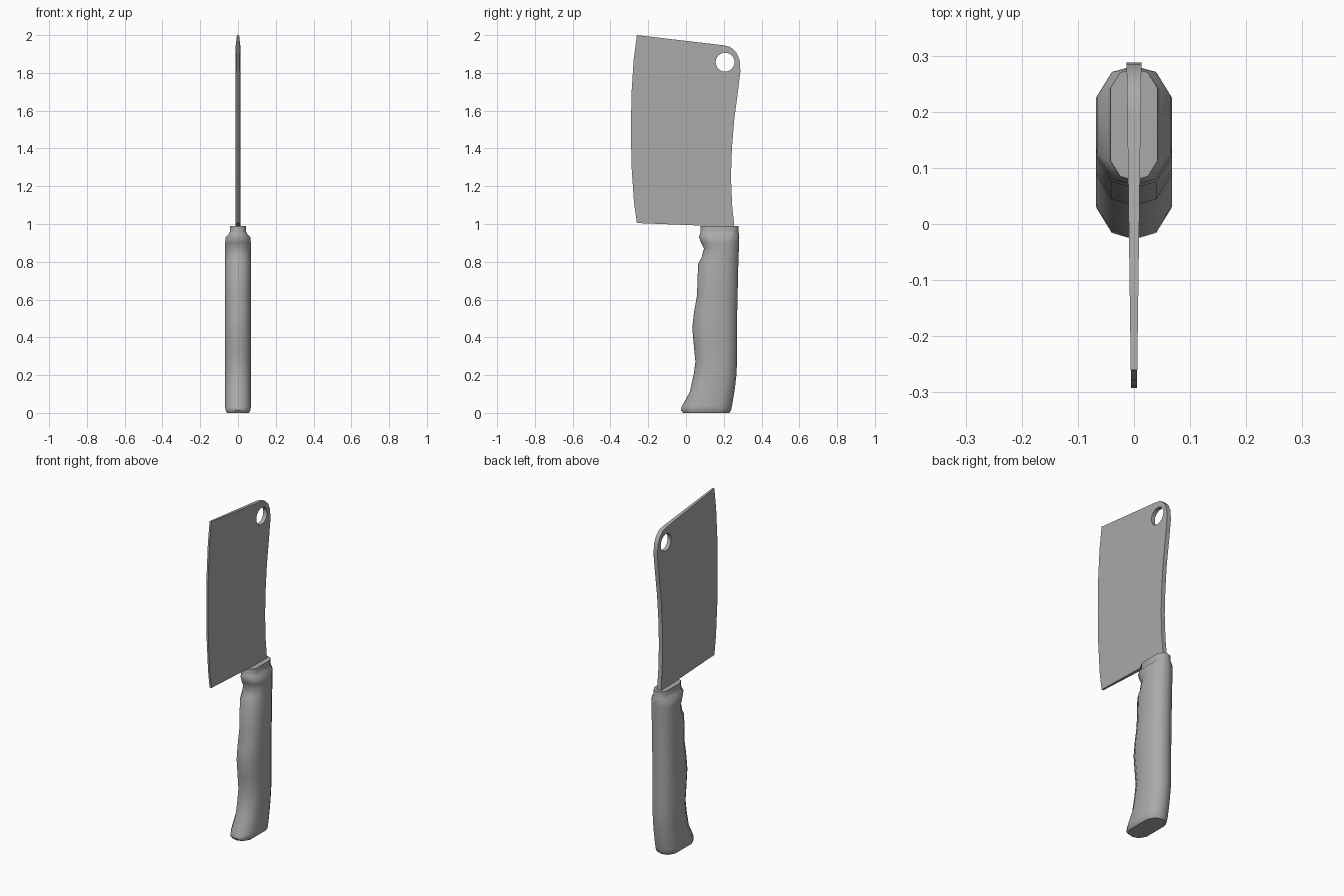
import bpy
import bmesh
from math import cos, sin, pi, radians

default_cube = bpy.data.objects.get("Cube")
if default_cube:
    bpy.data.objects.remove(default_cube, do_unlink=True)


def make_material(name, colour):
    material = bpy.data.materials.new(name)
    material.use_nodes = True
    material.diffuse_color = colour
    shader = next(n for n in material.node_tree.nodes if n.type == "BSDF_PRINCIPLED")
    shader.inputs["Base Color"].default_value = colour
    return material


grey = make_material("plain grey", (0.4, 0.4, 0.4, 1))


def finish(bm, name, angle):
    """Turn a bmesh into a shaded object with the grey material."""
    bmesh.ops.recalc_face_normals(bm, faces=bm.faces)
    mesh = bpy.data.meshes.new(name)
    bm.to_mesh(mesh)
    bm.free()
    mesh.materials.append(grey)
    part = bpy.data.objects.new(name, mesh)
    bpy.context.collection.objects.link(part)
    bpy.ops.object.select_all(action="DESELECT")
    part.select_set(True)
    bpy.context.view_layer.objects.active = part
    bpy.ops.object.shade_smooth_by_angle(angle=radians(angle))
    return part


# Blade: side outline with a hanging hole, thinning towards the cutting edge
def blade_half_thickness(y):
    return 0.0093 + 0.0135 * y


def add_loop(bm, points):
    verts = [bm.verts.new((0, y, z)) for y, z in points]
    return [bm.edges.new((a, b)) for a, b in zip(verts, verts[1:] + verts[:1])]


cutting_edge = [(-.26, 1.005), (-.275, 1.11), (-.288, 1.3), (-.292, 1.5),
                (-.288, 1.7), (-.277, 1.87), (-.26, 2)]
rounded_corner = [(.2, 1.946), (.235, 1.937), (.265, 1.91), (.284, 1.87), (.288, 1.81)]
spine = [(.275, 1.7), (.255, 1.55), (.243, 1.4), (.238, 1.25), (.244, 1.1), (.256, .985)]
hole_sides = 24
hole = [(.207 + .05 * cos(2 * pi * i / hole_sides), 1.857 + .05 * sin(2 * pi * i / hole_sides))
        for i in range(hole_sides)]

bm = bmesh.new()
edges = add_loop(bm, cutting_edge + rounded_corner + spine) + add_loop(bm, hole)
bmesh.ops.triangle_fill(bm, use_beauty=True, edges=edges)
right_verts = list(bm.verts)
extruded = bmesh.ops.extrude_face_region(bm, geom=list(bm.faces), use_keep_orig=True)
left_verts = [g for g in extruded["geom"] if isinstance(g, bmesh.types.BMVert)]
for side, verts in ((-1, right_verts), (1, left_verts)):
    for v in verts:
        v.co.x = side * blade_half_thickness(v.co.y)
finish(bm, "blade", 30)

# Handle: ten-sided rings following the finger grip, ending in a narrow collar
# Each station is height, front, back, half width
stations = [
    (0, -.015, .23, .058), (.015, -.027, .239, .067), (.035, -.022, .243, .068),
    (.11, .02, .256, .068), (.2, .04, .267, .068), (.27, .05, .27, .068),
    (.35, .042, .27, .068), (.45, .033, .27, .068), (.53, .042, .271, .068),
    (.62, .058, .273, .068), (.79, .064, .277, .068), (.82, .082, .278, .068),
    (.87, .095, .28, .068), (.9, .08, .281, .068), (.93, .069, .282, .066),
    (.95, .074, .28, .047), (.96, .078, .277, .043), (.99, .078, .277, .042),
]


def handle_ring(bm, z, front, back, width):
    corner = width * 0.83
    half = [(0, front), (.59 * width, front + corner * .2), (width, front + corner),
            (width, back - corner), (.59 * width, back - corner * .2), (0, back)]
    mirrored = [(-x, y) for x, y in half[-2:0:-1]]
    return [bm.verts.new((x, y, z)) for x, y in half + mirrored]


bm = bmesh.new()
rings = [handle_ring(bm, *station) for station in stations]
for lower, upper in zip(rings, rings[1:]):
    count = len(lower)
    for i in range(count):
        j = (i + 1) % count
        bm.faces.new((lower[i], lower[j], upper[j], upper[i]))
bm.faces.new(rings[0])
bm.faces.new(rings[-1])
finish(bm, "handle", 50)
